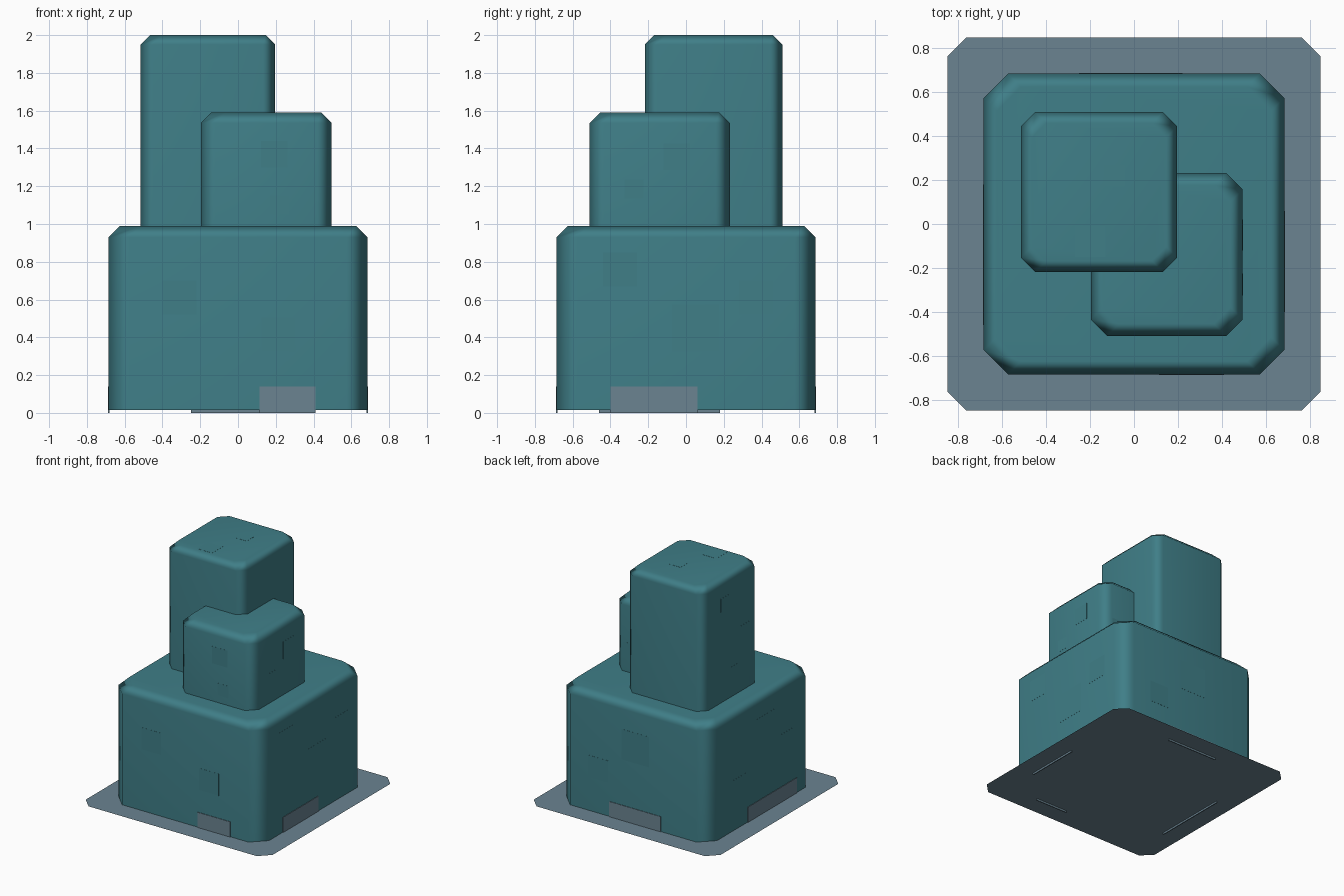
import bpy
import bmesh
from mathutils import Vector

cube = bpy.data.objects.get("Cube")
if cube:
    bpy.data.objects.remove(cube)


def make_material(name, color):
    mat = bpy.data.materials.new(name)
    mat.use_nodes = True
    mat.diffuse_color = (*color, 1)
    mat.node_tree.nodes["Principled BSDF"].inputs["Base Color"].default_value = (*color, 1)
    return mat


teal = make_material("teal wall", (0.05, 0.21, 0.245))
slate = make_material("slate grey", (0.145, 0.23, 0.285))


def add_object(name, bm, mat):
    mesh = bpy.data.meshes.new(name)
    bm.to_mesh(mesh)
    bm.free()
    mesh.materials.append(mat)
    obj = bpy.data.objects.new(name, mesh)
    bpy.context.collection.objects.link(obj)
    return obj


def octagon(x0, x1, y0, y1, cut):
    """Rectangle outline with cut corners, counter-clockwise."""
    return [(x0 + cut, y0), (x1 - cut, y0), (x1, y0 + cut), (x1, y1 - cut),
            (x1 - cut, y1), (x0 + cut, y1), (x0, y1 - cut), (x0, y0 + cut)]


def block(name, x, y, z, cut, bevel):
    """Tower block with cut corners and a chamfered top."""
    bm = bmesh.new()
    rings = []
    for height, inset in ((z[0], 0), (z[1] - bevel, 0), (z[1], bevel)):
        outline = octagon(x[0] + inset, x[1] - inset, y[0] + inset, y[1] - inset, cut)
        rings.append([bm.verts.new((px, py, height)) for px, py in outline])
    for low, high in zip(rings, rings[1:]):
        for i in range(8):
            j = (i + 1) % 8
            bm.faces.new((low[i], low[j], high[j], high[i]))
    bm.faces.new(rings[-1])
    bm.faces.new(rings[0][::-1])
    for face in bm.faces:
        face.smooth = face.normal.z > -0.5
    for edge in bm.edges:
        edge.smooth = not all(v in rings[0] for v in edge.verts)
    obj = add_object(name, bm, teal)
    obj.modifiers.new("Soft corners", "WEIGHTED_NORMAL").keep_sharp = True


def plate(name, axis, at, u, v, mat, proud):
    """Thin panel on the plane axis = at; u and v are its ranges."""
    bm = bmesh.new()
    bmesh.ops.create_cube(bm, size=1)
    size = [u[1] - u[0], v[1] - v[0]]
    middle = [sum(u) / 2, sum(v) / 2]
    size.insert(axis, 2 * proud)
    middle.insert(axis, at)
    bmesh.ops.scale(bm, vec=size, verts=bm.verts)
    bmesh.ops.translate(bm, vec=Vector(middle), verts=bm.verts)
    add_object(name, bm, mat)


# Ground sheet
bm = bmesh.new()
bm.faces.new([bm.verts.new((px, py, 0.015)) for px, py in octagon(-0.85, 0.85, -0.85, 0.85, 0.085)])
add_object("ground_sheet", bm, slate)

# Stacked blocks
W = 0.685
block("base_block", (-W, W), (-W, W), (0.016, 0.99), 0.11, 0.06)
block("tall_tower", (-0.515, 0.197), (-0.218, 0.51), (0.98, 2.0), 0.065, 0.05)
block("short_tower", (-0.197, 0.495), (-0.51, 0.232), (0.98, 1.59), 0.075, 0.055)

# Doors, one on each side of the base
for side, axis, at, span in (("front", 1, -W, (0.115, 0.41)), ("back", 1, W, (-0.25, 0.22)),
                             ("left", 0, W, (-0.4, 0.06)), ("right", 0, -W, (-0.46, 0.18))):
    plate(side + "_door", axis, at, span, (0, 0.14), slate, 0.004)

# Windows: wall axis, wall position, centre along the wall, height, size
windows = {
    "base_front": (1, -W, ((-0.31, 0.61, 0.18), (0.215, 0.415, 0.18))),
    "base_left": (0, W, ((-0.35, 0.76, 0.18), (0.05, 0.45, 0.25), (0.37, 0.61, 0.18))),
    "base_back": (1, W, ((-0.02, 0.64, 0.25), (0.32, 0.38, 0.18))),
    "base_right": (0, -W, ((-0.06, 0.69, 0.25), (-0.35, 0.48, 0.18), (0.27, 0.34, 0.18))),
    "short_front": (1, -0.51, ((0.192, 1.37, 0.14), (0.22, 1.1, 0.1))),
    "short_left": (0, 0.495, ((-0.05, 1.357, 0.14), (-0.275, 1.185, 0.1))),
    "short_back": (1, 0.232, ((0.365, 1.18, 0.1),)),
    "tall_right": (0, -0.515, ((0.23, 1.79, 0.11), (-0.03, 1.455, 0.14), (0.12, 1.185, 0.1))),
    "tall_roof": (2, 2.0, ((-0.09, 0.22, 0.1), (-0.2, -0.08, 0.14))),
}
for wall, (axis, at, panes) in windows.items():
    for number, (u, v, size) in enumerate(panes, 1):
        h = size / 2
        plate(f"{wall}_window_{number}", axis, at, (u - h, u + h), (v - h, v + h), teal, 0.001)
